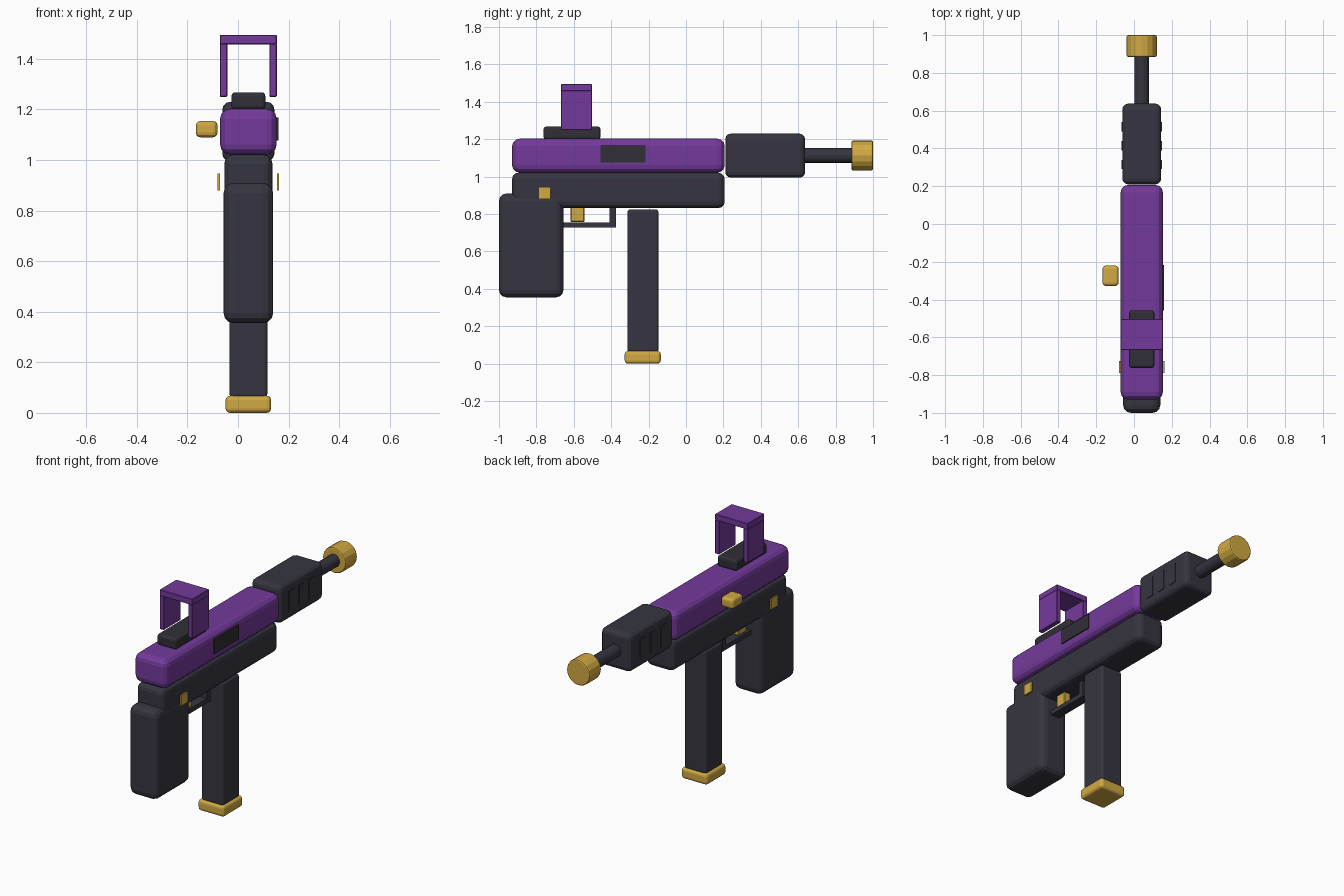
import bpy, math

if "Cube" in bpy.data.objects:
    bpy.data.objects.remove(bpy.data.objects["Cube"])

CX = 0.041  # centre line of the body


def material(name, rgb):
    m = bpy.data.materials.new(name)
    m.diffuse_color = (*rgb, 1)
    m.use_nodes = True
    m.node_tree.nodes["Principled BSDF"].inputs["Base Color"].default_value = m.diffuse_color
    return m


DARK = material("dark slate", (0.037, 0.036, 0.052))
BLACK = material("charcoal", (0.029, 0.029, 0.038))
PURPLE = material("purple", (0.175, 0.042, 0.33))
GOLD = material("gold", (0.64, 0.40, 0.055))


def finish(ob, name, mat, bevel, segments):
    ob.name = name
    ob.data.materials.append(mat)
    if bevel:
        mod = ob.modifiers.new("rounded edges", 'BEVEL')
        mod.width = bevel
        mod.segments = segments
        mod.limit_method = 'ANGLE'
        mod.angle_limit = math.radians(40)
    return ob


def box(name, x, y, z, mat, bevel=0.0, segments=3):
    """Box from (min, max) ranges on each axis."""
    bpy.ops.mesh.primitive_cube_add(
        size=1, location=[(a + b) / 2 for a, b in (x, y, z)])
    ob = bpy.context.object
    ob.scale = [b - a for a, b in (x, y, z)]
    bpy.ops.object.transform_apply(location=False, rotation=False, scale=True)
    return finish(ob, name, mat, bevel, segments)


def mid(width):
    """X range of a part centred on the body."""
    return (CX - width / 2, CX + width / 2)


def tube(name, radius, y, z, sides, mat, bevel=0.0):
    bpy.ops.mesh.primitive_cylinder_add(
        vertices=sides, radius=radius, depth=y[1] - y[0],
        location=(CX, (y[0] + y[1]) / 2, z), rotation=(math.pi / 2, 0, 0))
    return finish(bpy.context.object, name, mat, bevel, 2)


# Body
box("upper_receiver", mid(0.224), (-0.93, 0.207), (1.022, 1.203), PURPLE, 0.04)
box("lower_receiver", mid(0.19), (-0.93, 0.207), (0.832, 1.022), DARK, 0.035)
box("grip", mid(0.196), (-1.0, -0.655), (0.355, 0.91), DARK, 0.04)
box("handguard", mid(0.206), (0.21, 0.637), (0.995, 1.23), DARK, 0.03)

# Thin ribs on both sides of the handguard
for side in (-1, 1):
    for i in range(3):
        y = 0.29 + 0.1 * i
        x = CX + side * 0.103
        box("handguard_rib", (x - 0.004, x + 0.004), (y, y + 0.05),
            (1.05, 1.175), DARK)

# Barrel and muzzle
tube("barrel", 0.039, (0.63, 0.89), 1.113, 16, DARK)
tube("muzzle", 0.08, (0.885, 1.0), 1.113, 16, GOLD, 0.008)

# Magazine
box("magazine", mid(0.15), (-0.313, -0.147), (0.06, 0.825), DARK, 0.015)
box("magazine_base", mid(0.18), (-0.328, -0.135), (0.0, 0.068), GOLD, 0.018)

# Trigger and guard
box("trigger", mid(0.045), (-0.617, -0.543), (0.758, 0.84), GOLD, 0.004, 1)
box("guard_bar", mid(0.06), (-0.67, -0.373), (0.727, 0.755), DARK)
box("guard_post", mid(0.06), (-0.408, -0.373), (0.755, 0.84), DARK)

# Sight on its rail
box("sight_rail", mid(0.134), (-0.762, -0.457), (1.2, 1.268), BLACK, 0.015)
for side in (-1, 1):
    x = CX + side * 0.098
    box("sight_post", (x - 0.015, x + 0.015), (-0.668, -0.503),
        (1.25, 1.46), PURPLE, 0.003, 1)
box("sight_top", mid(0.226), (-0.668, -0.503), (1.457, 1.495), PURPLE, 0.003, 1)

# Ejection port, charging handle and selector plates
box("ejection_port", (0.15, 0.16), (-0.457, -0.217), (1.077, 1.168), BLACK)
box("charging_handle", (-0.167, -0.081), (-0.328, -0.22), (1.09, 1.154), GOLD, 0.018)
for side in (-1, 1):
    x = CX + side * 0.117
    box("selector_plate", (x - 0.0045, x + 0.0045), (-0.788, -0.724),
        (0.88, 0.946), GOLD)
